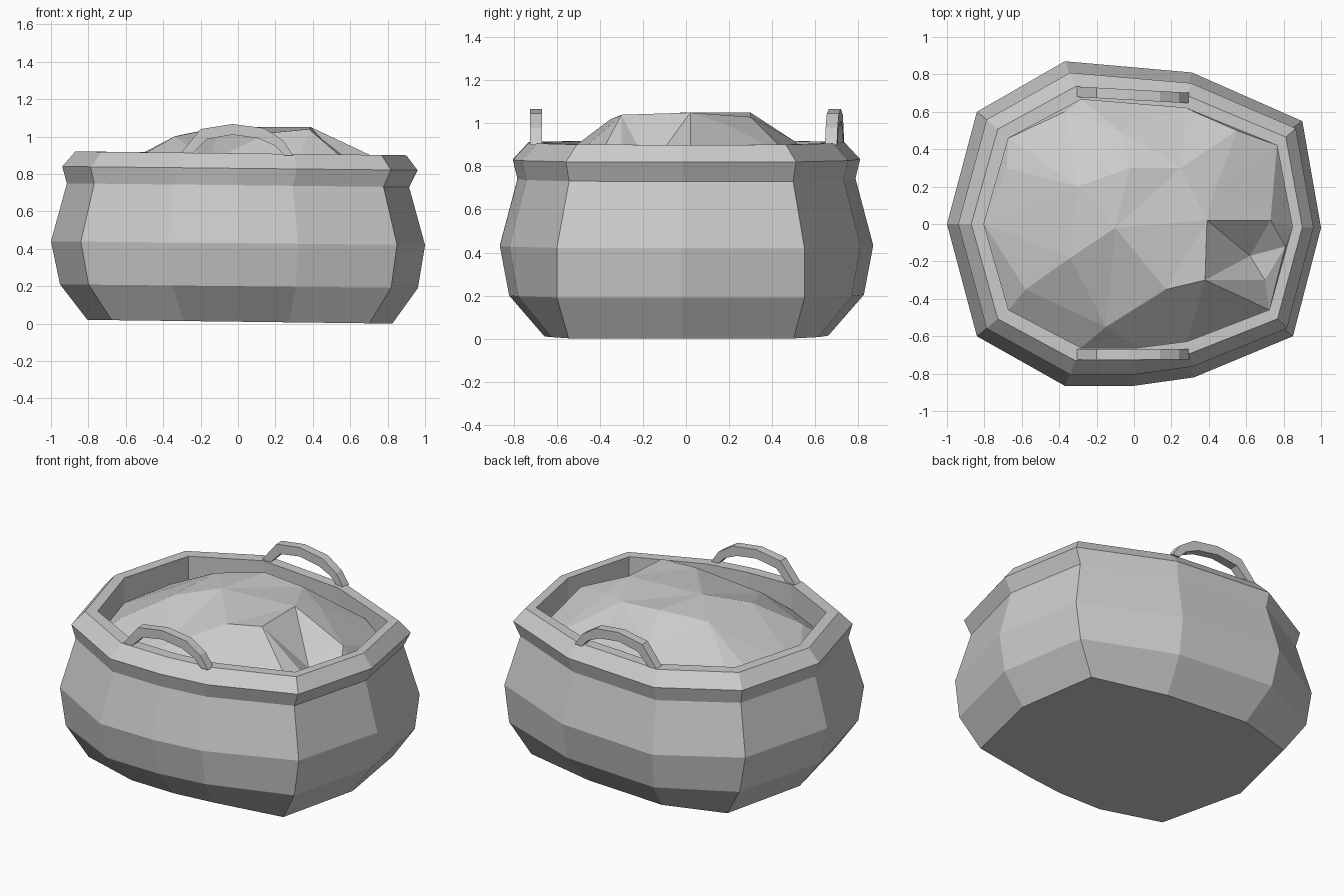
import bpy
from mathutils import Vector
from mathutils.geometry import delaunay_2d_cdt

if "Cube" in bpy.data.objects:
    bpy.data.objects.remove(bpy.data.objects["Cube"])


def make(name, verts, faces):
    me = bpy.data.meshes.new(name)
    me.from_pydata(verts, [], faces)
    me.update()
    ob = bpy.data.objects.new(name, me)
    bpy.context.collection.objects.link(ob)
    return ob


# Uneven widest outline of the pot, counter-clockwise from the left
outline = [(-1, 0), (-.84, -.6), (-.37, -.865), (0, -.865), (.32, -.82), (.85, -.6),
           (1, -.02), (.9, .55), (.31, .81), (-.37, .87), (-.84, .6)]
n = len(outline)


def ring(sx, sy, z, dx=0.0, corner=None):
    # corner: separate y scale for the four side corners, squaring the base
    return [(x * sx + dx, y * (corner if corner and abs(x) > .5 else sy), z - .01 * x)
            for x, y in outline]


# Pot body: base, belly, neck, rim and inner wall
levels = [(.815, .76, .01, .01, .91), (.957, .95, .2, .005, 1), (1, 1, .43, 0),
          (.915, .905, .74, 0), (.95, .93, .83, .01), (.885, .845, .91, .015),
          (.825, .765, .91, .022), (.825, .765, .70, .022)]
verts, faces = [], [tuple(reversed(range(n)))]
for level in levels:
    verts += ring(*level)
for k in range(len(levels) - 1):
    for i in range(n):
        j = (i + 1) % n
        faces.append((k * n + i, k * n + j, (k + 1) * n + j, (k + 1) * n + i))
make("pot_body", verts, faces)

# Lumpy heap of contents filling the mouth, with a sharp peak on the right
border = ring(.825, .765, .75, .022)
lumps = [(.39, .02, 1.05), (.38, -.3, 1.04), (.62, -.17, .79), (.7, -.3, .79), (.73, .02, .89),
         (-.02, .3, 1.05), (-.3, .2, 1.01), (-.34, -.18, 1.0), (-.1, -.02, 1.05),
         (.17, -.35, 1.02), (.44, .2, .99), (.25, .3, 1.03), (.55, .5, .83), (-.58, -.35, .86),
         (-.15, -.55, .87), (-.08, .5, .92), (-.37, .6, .80), (-.68, .3, .80), (.81, -.12, .79)]
pts = border + lumps
flat = [Vector(p[:2]) for p in pts]
edges = [(i, (i + 1) % n) for i in range(n)]
edges += [(n, n + 1), (n, n + 2), (n + 1, n + 2), (n, n + 4), (n + 1, n + 3), (n + 1, 4)]
v2, _, tris, orig, _, _ = delaunay_2d_cdt(flat, edges, [], 1, 1e-5)
heap = [(v.x, v.y, pts[o[0]][2] if o else .8) for v, o in zip(v2, orig)]
make("pot_contents", heap, [tuple(t) for t in tris])

# Two arched handles standing on the rim
outer = [(-.315, .9), (-.2, 1.04), (-.03, 1.067), (.14, 1.045), (.24, .98), (.295, .9)]
inner = [(-.255, .9), (-.17, .985), (-.03, 1.01), (.11, .99), (.2, .95), (.245, .9)]


def handle(name, y, slope, half):
    m = len(outer)
    vs = [(x, y + slope * x + s * half, z)
          for s in (-1, 1) for x, z in outer + inner]
    fs = []
    for i in range(m - 1):
        o, a = i, m + i
        fs += [(o, a, a + 1, o + 1),                                # front
               (2*m + o, 2*m + o + 1, 2*m + a + 1, 2*m + a),        # back
               (o, o + 1, 2*m + o + 1, 2*m + o),                    # top
               (a, 2*m + a, 2*m + a + 1, a + 1)]                    # underside
    for i, flip in ((0, False), (m - 1, True)):
        f = (i, 2*m + i, 3*m + i, m + i)
        fs.append(f[::-1] if flip else f)
    make(name, vs, fs)


handle("front_handle", -.697, 0, .028)
handle("back_handle", .69, -.055, .028)
